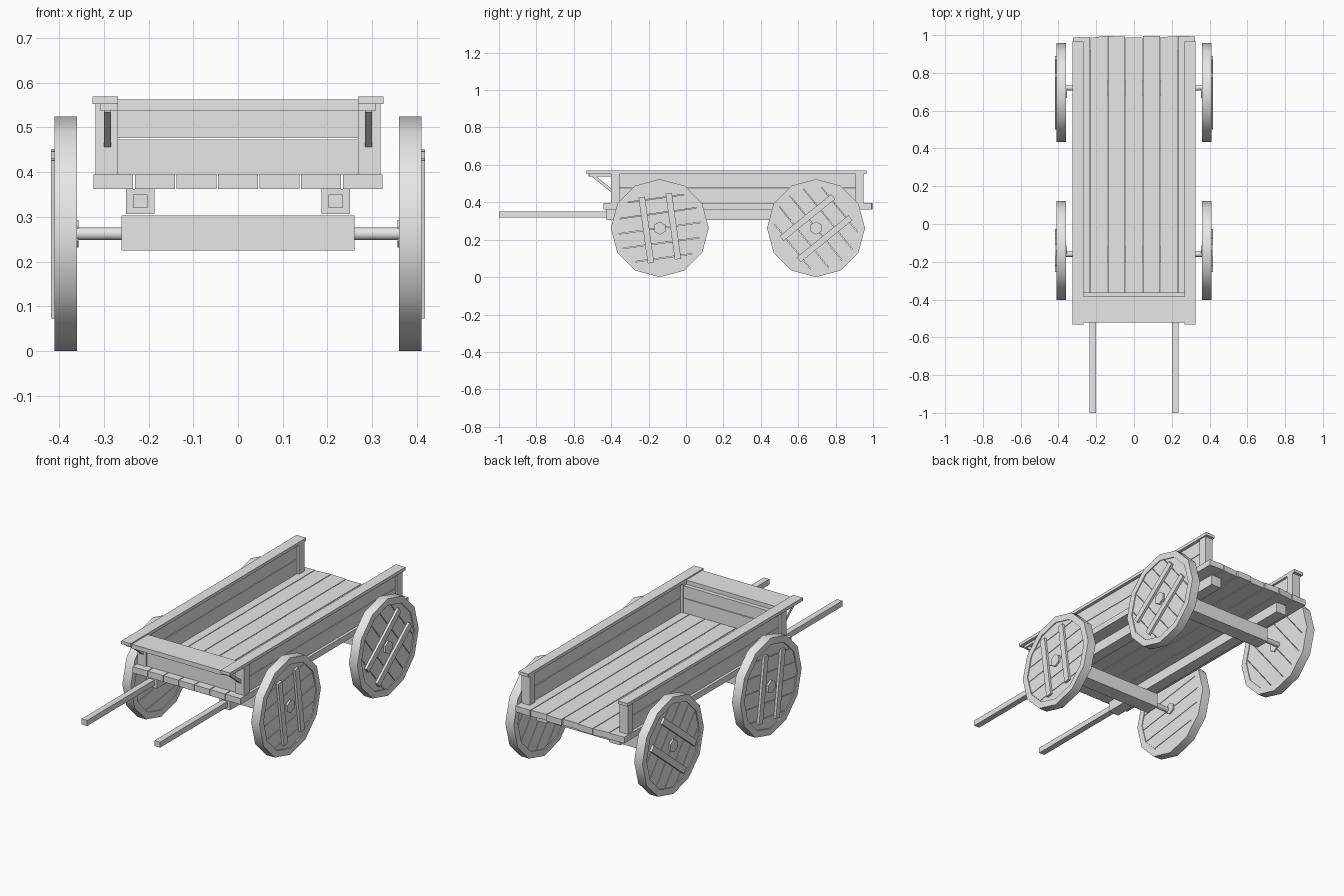
import bpy, bmesh, math, random
from mathutils import Matrix, Vector

random.seed(4)
old = bpy.data.objects.get("Cube")
if old:
    bpy.data.objects.remove(old, do_unlink=True)

GREY = (0.8, 0.8, 0.8, 1)
mat = bpy.data.materials.new("plain_grey")
mat.use_nodes = True
mat.diffuse_color = GREY
mat.node_tree.nodes["Principled BSDF"].inputs["Base Color"].default_value = GREY


def finish(name, bm, smooth=False):
    me = bpy.data.meshes.new(name)
    bmesh.ops.recalc_face_normals(bm, faces=bm.faces)
    bm.to_mesh(me)
    bm.free()
    me.materials.append(mat)
    ob = bpy.data.objects.new(name, me)
    bpy.context.scene.collection.objects.link(ob)
    if smooth:
        bpy.ops.object.select_all(action='DESELECT')
        ob.select_set(True)
        bpy.context.view_layer.objects.active = ob
        bpy.ops.object.shade_smooth_by_angle(angle=math.radians(35))
    return ob


def add_box(bm, x, y, z, matrix=Matrix()):
    size = Matrix.Diagonal((x[1] - x[0], y[1] - y[0], z[1] - z[0], 1))
    centre = Matrix.Translation((sum(x) / 2, sum(y) / 2, sum(z) / 2))
    return bmesh.ops.create_cube(bm, size=1, matrix=matrix @ centre @ size)["verts"]


def box(name, x, y, z):
    bm = bmesh.new()
    add_box(bm, x, y, z)
    return finish(name, bm)


def pair(name, x, y, z):
    box("left_" + name, x, y, z)
    box("right_" + name, (-x[1], -x[0]), y, z)


def add_rod(bm, x, radius, sides, y=0, z=0, turn=0):
    m = (Matrix.Translation((sum(x) / 2, y, z)) @ Matrix.Rotation(turn, 4, 'X')
         @ Matrix.Rotation(math.pi / 2, 4, 'Y'))
    bmesh.ops.create_cone(bm, cap_ends=True, segments=sides, radius1=radius,
                          radius2=radius, depth=x[1] - x[0], matrix=m)


# Floor planks with slightly uneven ends
COUNT, HALF = 7, 0.325
pitch = 2 * HALF / COUNT
for i in range(COUNT):
    x0 = -HALF + i * pitch
    bm = bmesh.new()
    verts = add_box(bm, (x0 + 0.002, x0 + pitch - 0.002), (-0.44, 0.99), (0.362, 0.395))
    ends = {}
    for v in verts:
        if v.co.y > 0:
            key = round(v.co.x, 3)
            v.co.y += ends.setdefault(key, random.uniform(-0.005, 0.008))
    finish(f"floor_plank_{i + 1}", bm)

# Side walls, corner posts and top rails
pair("lower_side_board", (0.28, 0.308), (-0.38, 0.93), (0.395, 0.473))
pair("upper_side_board", (0.28, 0.308), (-0.38, 0.93), (0.476, 0.553))
pair("front_post", (0.268, 0.318), (-0.402, -0.355), (0.395, 0.552))
pair("rear_post", (0.268, 0.318), (0.905, 0.95), (0.395, 0.552))
pair("top_rail", (0.268, 0.325), (-0.533, 0.965), (0.552, 0.569))

# Front wall and shelf
box("lower_front_board", (-0.27, 0.27), (-0.395, -0.362), (0.395, 0.473))
box("upper_front_board", (-0.27, 0.27), (-0.395, -0.362), (0.476, 0.54))
box("front_shelf", (-0.27, 0.27), (-0.522, -0.385), (0.538, 0.562))
pair("shelf_support", (0.268, 0.308), (-0.515, -0.4), (0.538, 0.552))

# Diagonal struts beneath the shelf
low, high = Vector((0, -0.398, 0.462)), Vector((0, -0.495, 0.541))
span = high - low
tilt = Matrix.Translation(low) @ span.to_track_quat('Z', 'X').to_matrix().to_4x4()
for side, sx in (("left", 1), ("right", -1)):
    bm = bmesh.new()
    add_box(bm, (-0.008, 0.008), (-0.008, 0.008), (0, span.length), tilt)
    turn_square = Matrix.Translation((sx * 0.292, 0, 0))
    bmesh.ops.transform(bm, matrix=turn_square, verts=bm.verts)
    finish(side + "_shelf_strut", bm)

# Undercarriage beams and pulling shafts
pair("floor_beam", (0.187, 0.25), (-0.425, 0.92), (0.306, 0.362))
pair("pulling_shaft", (0.202, 0.235), (-1.0, -0.4), (0.32, 0.35))

# Axles
AXLE_Z, R = 0.262, 0.262
for end, y in (("front", -0.16), ("rear", 0.72)):
    box(end + "_axle_beam", (-0.26, 0.26), (y - 0.04, y + 0.04), (0.225, 0.303))
    bm = bmesh.new()
    add_rod(bm, (-0.37, 0.37), 0.014, 16, y, AXLE_Z)
    finish(end + "_axle_rod", bm, True)


def disc_plank(bm, lo, hi, turn):
    """One board of a wheel disc, cut from a polygon between two heights."""
    part = bmesh.new()
    add_rod(part, (0.364, 0.405), 0.235, 12, turn=-turn)
    for height, sign in ((lo, -1), (hi, 1)):
        geom = part.verts[:] + part.edges[:] + part.faces[:]
        bmesh.ops.bisect_plane(part, geom=geom, plane_co=(0, 0, height),
                               plane_no=(0, 0, sign), clear_outer=True)
        rim = [e for e in part.edges if e.is_boundary]
        bmesh.ops.holes_fill(part, edges=rim)
    me = bpy.data.meshes.new("temporary_plank")
    part.to_mesh(me)
    part.free()
    bm.from_mesh(me)
    bpy.data.meshes.remove(me)


def place(bm, sx, y, turn=0):
    m = (Matrix.Translation((0, y, AXLE_Z)) @ Matrix.Diagonal((sx, 1, 1, 1))
         @ Matrix.Rotation(turn, 4, 'X'))
    bmesh.ops.transform(bm, matrix=m, verts=bm.verts)


def wheel(name, sx, y, turn):
    # Rim: a square-section ring with twelve sides
    bm = bmesh.new()
    rings = []
    for i in range(12):
        a = math.tau * i / 12
        rings.append([bm.verts.new((x, r * math.sin(a), r * math.cos(a)))
                      for x, r in ((0.36, R), (0.41, R), (0.41, 0.226), (0.36, 0.226))])
    for i in range(12):
        a, b = rings[i - 1], rings[i]
        for k in range(4):
            bm.faces.new((a[k - 1], a[k], b[k], b[k - 1]))
    place(bm, sx, y)
    finish(name + "_rim", bm, True)

    # Disc boards
    bm = bmesh.new()
    for i in range(6):
        lo = -0.24 + i * 0.08
        disc_plank(bm, lo + 0.0015, lo + 0.0785, turn)
    place(bm, sx, y, turn)
    finish(name + "_disc", bm)

    # Two battens across the boards
    bm = bmesh.new()
    for c in (-0.073, 0.073):
        add_box(bm, (0.4, 0.418), (c - 0.017, c + 0.017), (-0.178, 0.178))
    place(bm, sx, y, turn)
    finish(name + "_battens", bm)

    # Hub cap and inner collar
    bm = bmesh.new()
    add_rod(bm, (0.4, 0.415), 0.035, 6, turn=math.pi / 2)
    add_rod(bm, (0.356, 0.37), 0.031, 6, turn=math.pi / 2)
    place(bm, sx, y)
    finish(name + "_hub", bm)


for side, sx in (("left", 1), ("right", -1)):
    wheel(f"front_{side}_wheel", sx, -0.14, math.radians(8))
    wheel(f"rear_{side}_wheel", sx, 0.695, math.radians(-51))
